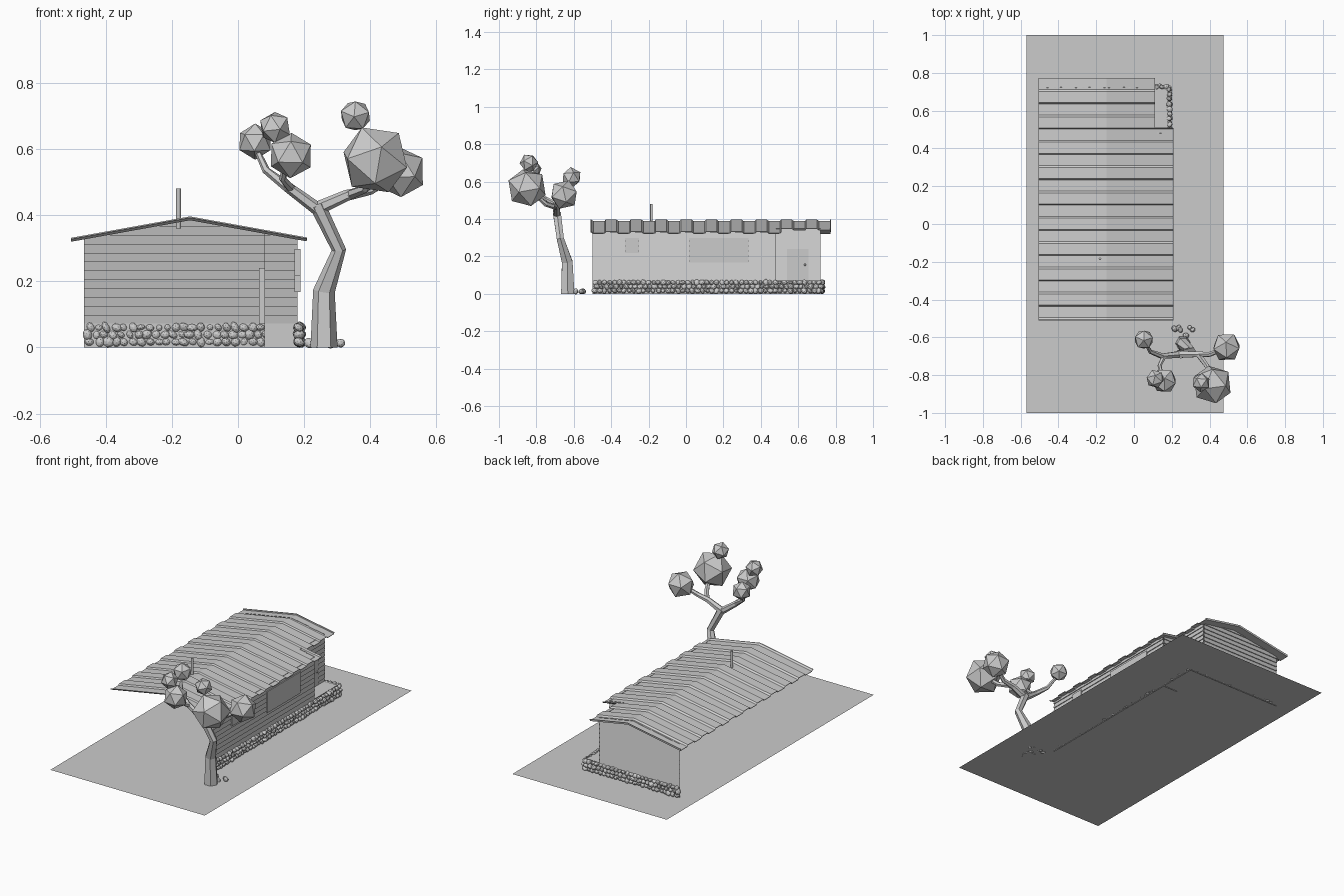
import bpy, bmesh, math, random
from mathutils import Vector, Matrix

if "Cube" in bpy.data.objects:
    bpy.data.objects.remove(bpy.data.objects["Cube"])

random.seed(4)
RIDGE_X, RIDGE_Z, SLOPE = -0.145, 0.388, 0.18


def finish(name, bm):
    me = bpy.data.meshes.new(name)
    bm.to_mesh(me)
    bm.free()
    ob = bpy.data.objects.new(name, me)
    bpy.context.collection.objects.link(ob)
    return ob


def quad(name, *pts):
    bm = bmesh.new()
    bm.faces.new([bm.verts.new(p) for p in pts])
    return finish(name, bm)


def box(name, lo, hi):
    bm = bmesh.new()
    lo, hi = Vector(lo), Vector(hi)
    bmesh.ops.create_cube(bm, size=1, matrix=Matrix.Translation((lo + hi) / 2)
                          @ Matrix.Diagonal((*(hi - lo), 1)))
    return finish(name, bm)


def siding(name, a, b, z0=0.07, board=0.027, lip=0.005):
    """Overlapping clapboards from a to b, trimmed under the roof; outside is to the right of a->b."""
    bm = bmesh.new()
    a, b = Vector((*a, 0)), Vector((*b, 0))
    n = (b - a).cross(Vector((0, 0, 1))).normalized()
    rows = []
    z = z0
    while z < 0.42:
        for off, h in ((lip, 0), (0, board)):
            rows.append([bm.verts.new(p + n * off + Vector((0, 0, z + h))) for p in (a, b)])
        z += board
    for r, s in zip(rows, rows[1:]):
        bm.faces.new((r[0], r[1], s[1], s[0]))
    for sgn in (1, -1):
        bmesh.ops.bisect_plane(bm, geom=bm.verts[:] + bm.edges[:] + bm.faces[:],
                               plane_co=(RIDGE_X, 0, RIDGE_Z + 0.002),
                               plane_no=(sgn * SLOPE, 0, 1), clear_outer=True)
    return finish(name, bm)


def rock(bm, co, r):
    rot = Matrix.Rotation(random.uniform(0, 6.28), 4, Vector((random.random(), random.random(), 1)))
    scale = Matrix.Diagonal((r * random.uniform(.8, 1.2), r * random.uniform(.8, 1.2),
                             r * random.uniform(.65, .95), 1))
    bmesh.ops.create_icosphere(bm, subdivisions=2, radius=1, matrix=Matrix.Translation(co) @ rot @ scale)


def stone_row(name, a, b):
    """Three courses of rough stones."""
    bm = bmesh.new()
    a, b = Vector((*a, 0)), Vector((*b, 0))
    count = round((b - a).length / 0.026)
    for row, z in enumerate((0.016, 0.038, 0.06)):
        for i in range(count):
            p = a.lerp(b, (i + 0.5 + 0.3 * (row % 2)) / count)
            p += Vector((random.uniform(-.003, .003), random.uniform(-.003, .003), z))
            rock(bm, p, random.uniform(.013, .017))
    return finish(name, bm)


def tube(name, pts, radii, sides=6):
    """Faceted tapering limb through the points."""
    bm = bmesh.new()
    pts = [Vector(p) for p in pts]
    rings = []
    for i, (p, r) in enumerate(zip(pts, radii)):
        d = (pts[min(i + 1, len(pts) - 1)] - pts[max(i - 1, 0)]).normalized()
        if i == 0 and p.z < 0.01:
            d = Vector((0, 0, 1))
        q = Vector((0, 0, 1)).rotation_difference(d)
        rings.append([bm.verts.new(p + q @ Vector((r * math.cos(t), r * math.sin(t), 0)))
                      for t in (2 * math.pi * k / sides for k in range(sides))])
    for r, s in zip(rings, rings[1:]):
        for k in range(sides):
            j = (k + 1) % sides
            bm.faces.new((r[k], r[j], s[j], s[k]))
    bm.faces.new(rings[0][::-1])
    bm.faces.new(rings[-1])
    return finish(name, bm)


# ground sheet
quad("ground_sheet", (-.57, -1, .004), (.475, -1, .004), (.475, 1, .004), (-.57, 1, .004))

# ribbed roof with a notch over the porch
bm = bmesh.new()
profile = [(-.51, .008), (.77, .008)]
for k in range(-8, 3):
    y = .505 + .134 * k
    profile += [(y - .003, 0), (y + .003, .008), (y + .062, .008), (y + .072, 0)]
profile = sorted(p for p in profile if -.51 <= p[0] <= .77)
xs = (-.505, RIDGE_X, .11, .208)
grid = [[bm.verts.new((x, y, RIDGE_Z - SLOPE * abs(x - RIDGE_X) + h)) for x in xs] for y, h in profile]
for j in range(len(grid) - 1):
    for i in range(3):
        if i == 2 and profile[j][0] > .504:
            continue
        bm.faces.new((grid[j][i], grid[j][i + 1], grid[j + 1][i + 1], grid[j + 1][i]))
bmesh.ops.delete(bm, geom=[v for v in bm.verts if not v.link_faces], context='VERTS')
roof = finish("ribbed_roof", bm)
mod = roof.modifiers.new("thickness", 'SOLIDIFY')
mod.thickness = 0.004

# clapboard walls: the left and front sides are open
siding("right_wall", (.18, -.5), (.18, .48))
siding("porch_side_wall", (.18, .48), (.08, .48))
siding("porch_wall", (.08, .48), (.08, .72), z0=.03)
siding("back_wall", (.08, .72), (-.465, .72))

# stone foundation with its backing sheets, and the porch floor
quad("right_foundation", (.18, -.5, 0), (.18, .72, 0), (.18, .72, .072), (.18, -.5, .072))
quad("back_foundation", (.18, .72, 0), (-.465, .72, 0), (-.465, .72, .072), (.18, .72, .072))
quad("porch_side_foundation", (.18, .48, 0), (.08, .48, 0), (.08, .48, .072), (.18, .48, .072))
quad("porch_floor", (.08, .48, .066), (.18, .48, .066), (.18, .72, .066), (.08, .72, .066))
stone_row("right_stones", (.186, -.5), (.186, .725))
stone_row("back_stones", (.186, .725), (-.46, .725))

# windows: frame with a recessed pane
for name, y0, y1, z0, z1 in (("large_window", .015, .335, .167, .297),
                             ("small_window", -.327, -.25, .217, .297)):
    box(name + "_frame", (.171, y0, z0), (.189, y1, z1))

# door with knob
box("door", (.063, .54, .07), (.0865, .655, .24))
bm = bmesh.new()
bmesh.ops.create_icosphere(bm, subdivisions=2, radius=.006, matrix=Matrix.Translation((.09, .636, .155)))
finish("door_knob", bm)

# flue pipe
bm = bmesh.new()
bmesh.ops.create_cone(bm, cap_ends=True, segments=12, radius1=.007, radius2=.007, depth=.12,
                      matrix=Matrix.Translation((-.18, -.185, .42)))
finish("flue_pipe", bm)

# tree trunk and limbs
tube("trunk", [(.26, -.632, 0), (.26, -.635, .17), (.305, -.672, .295), (.24, -.69, .43)],
     [.041, .033, .022, .024])
limbs = [
    ([(.245, -.69, .415), (.15, -.70, .485), (.085, -.675, .535), (.055, -.62, .60)], [.02, .016, .012, .009]),
    ([(.16, -.70, .48), (.135, -.75, .51), (.15, -.81, .57)], [.014, .011, .009]),
    ([(.24, -.69, .42), (.33, -.69, .46), (.40, -.69, .475), (.48, -.66, .52)], [.021, .017, .014, .01]),
    ([(.34, -.69, .462), (.385, -.75, .48), (.42, -.83, .55)], [.016, .014, .01]),
]
for i, (pts, radii) in enumerate(limbs):
    tube(f"limb_{i + 1}", pts, radii)

# faceted leaf clumps
clumps = [(.052, -.612, .622, .055), (.112, -.82, .665, .05), (.16, -.83, .58, .07),
          (.355, -.84, .70, .05), (.415, -.85, .567, .108), (.49, -.652, .53, .08)]
for i, (x, y, z, r) in enumerate(clumps):
    bm = bmesh.new()
    bmesh.ops.create_icosphere(bm, subdivisions=1, radius=r, matrix=Matrix.Translation((x, y, z))
                               @ Matrix.Rotation(random.uniform(0, 3), 4, 'X')
                               @ Matrix.Rotation(random.uniform(0, 3), 4, 'Z'))
    finish(f"leaf_clump_{i + 1}", bm)

# loose stones at the tree foot
bm = bmesh.new()
for x, y in ((.215, -.555), (.235, -.55), (.245, -.56), (.31, -.56), (.295, -.548), (.275, -.59)):
    rock(bm, Vector((x, y, .013)), random.uniform(.012, .017))
finish("loose_stones", bm)
